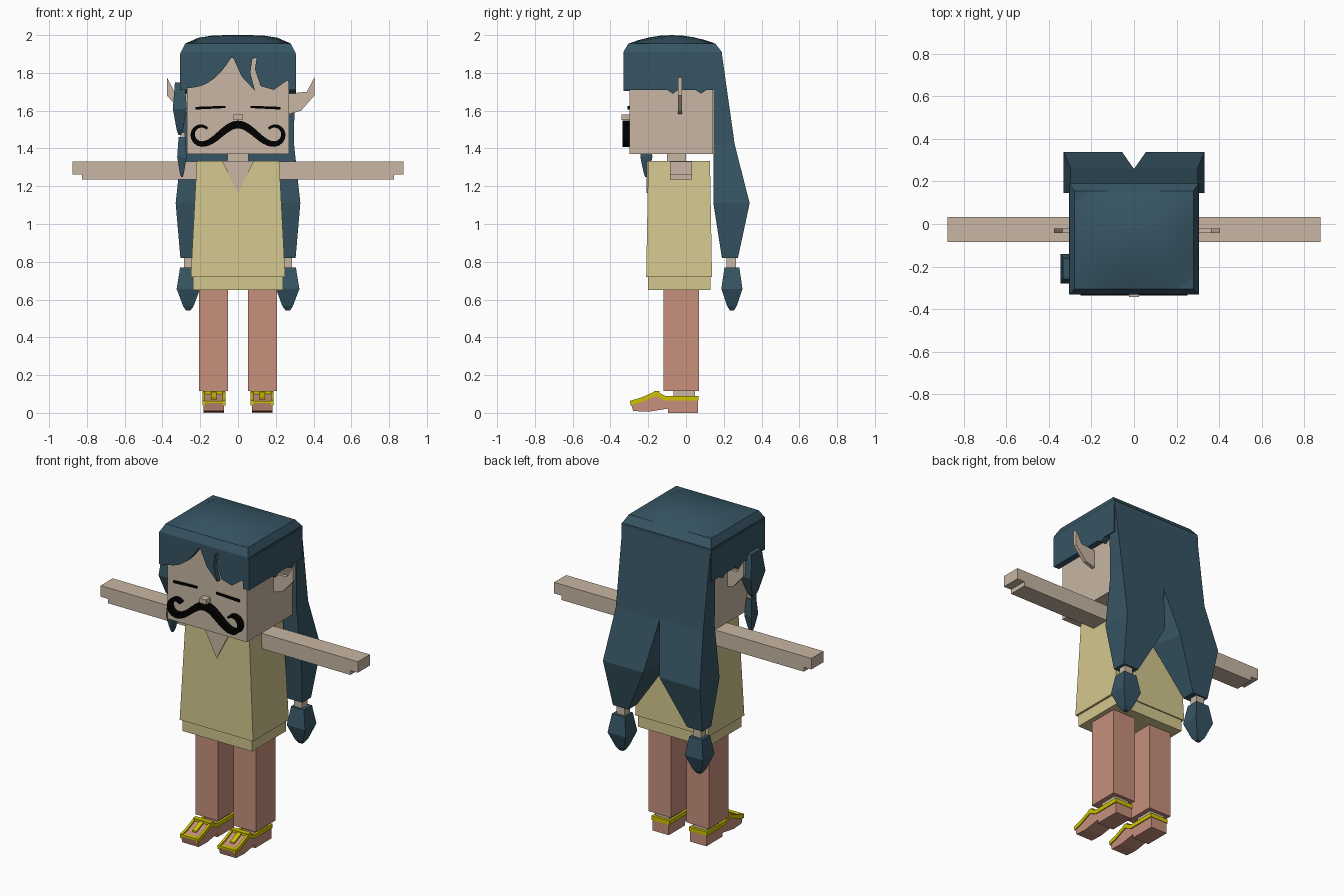
import bpy, bmesh
from math import sin, cos, pi
from mathutils import Vector

if "Cube" in bpy.data.objects:
    bpy.data.objects.remove(bpy.data.objects["Cube"])


def material(name, *rgb):
    mat = bpy.data.materials.new(name)
    mat.use_nodes = True
    mat.diffuse_color = (*rgb, 1)
    mat.node_tree.nodes["Principled BSDF"].inputs["Base Color"].default_value = (*rgb, 1)
    return mat


SKIN = material("skin beige", .58, .47, .37)
HAIR = material("hair teal", .037, .09, .125)
DRESS = material("dress straw", .65, .57, .27)
PINK = material("trouser pink", .57, .28, .2)
YELLOW = material("strap yellow", .62, .55, 0)
BLACK = material("ink black", 0, 0, 0)

# Shared levels and planes
FACE, NAPE, FRINGE = -.3, .145, -.332
HAIRLINE, CROWN, SHOULDER, WAIST = 1.71, 1.9, 1.333, .72


def finish(name, mat, bm):
    bmesh.ops.recalc_face_normals(bm, faces=bm.faces)
    mesh = bpy.data.meshes.new(name)
    bm.to_mesh(mesh)
    bm.free()
    mesh.materials.append(mat)
    bpy.context.collection.objects.link(bpy.data.objects.new(name, mesh))


def skin_rings(name, mat, rings):
    """Join closed rings of points and cap both ends."""
    bm = bmesh.new()
    loops = [[bm.verts.new(point) for point in ring] for ring in rings]
    for low, high in zip(loops, loops[1:]):
        for i in range(len(low)):
            bm.faces.new((low[i - 1], low[i], high[i], high[i - 1]))
    bm.faces.new(loops[0])
    bm.faces.new(loops[-1])
    finish(name, mat, bm)


def rectangle(z, x, y):
    return [(x[0], y[0], z), (x[1], y[0], z), (x[1], y[1], z), (x[0], y[1], z)]


def box(name, mat, x, y, z, side=1, flare=0):
    """Box between pairs of limits; a single x means symmetric, flare widens the foot."""
    x = [side * v for v in x] if isinstance(x, tuple) else [-x, x]
    foot = rectangle(z[0], (x[0] - flare, x[1] + flare), (y[0] - flare / 3, y[1] + flare / 3))
    skin_rings(name, mat, [foot, rectangle(z[1], x, y)])


def side_prism(name, mat, outline, x, side):
    """Extrude a (y, z) outline across x."""
    skin_rings(name, mat, [[(side * d, y, z) for y, z in outline] for d in x])


def front_prism(name, mat, outline, y, side=1):
    """Extrude an (x, z) outline along y."""
    skin_rings(name, mat, [[(side * x, d, z) for x, z in outline] for d in y])


def tuft(name, centre, length, girth, depth):
    """Spindle of hair hanging from its centre point."""
    x, y, top = centre
    rings = []
    for drop, swell in ((0, .7), (.5, 1), (.9, .45), (1, .2)):
        w, d = girth * swell, depth * swell
        rings.append(rectangle(top - length * drop, (x - w, x + w), (y - d, y + d)))
    skin_rings(name, HAIR, rings)


def moustache(name, side):
    """A falling wave that turns up into a shrinking curl, thinning to its tip."""
    line = [Vector((.19 * t / 8, 1.475 + .052 * cos(pi * t / 8))) for t in range(8)]
    for t in range(11):
        angle, radius = (t / 8 - .5) * pi, .052 - .001 * t
        line.append(Vector((.192 + radius * cos(angle), 1.475 + radius * sin(angle))))
    rings = []
    for i, point in enumerate(line):
        along = line[min(i + 1, len(line) - 1)] - line[max(i - 1, 0)]
        normal = Vector((-along.y, along.x)).normalized() * (.021 - .0008 * i)
        if i == 0:
            normal.x = 0
        a, b = point + normal, point - normal
        rings.append([(side * p.x, y, p.y)
                      for p, y in ((a, -.335), (a, FACE), (b, FACE), (b, -.335))])
    skin_rings(name, BLACK, rings)


# Head, neck and nose
box("head", SKIN, .27, (FACE, .143), (1.37, CROWN - .01))
box("neck", SKIN, .056, (-.1, 0), (1.3, 1.38))
box("nose", SKIN, .023, (-.342, FACE), (1.55, 1.58))

# Dress, hem and neckline
box("dress", DRESS, .218, (-.2, .127), (WAIST, SHOULDER), flare=.032)
box("dress_hem", DRESS, .237, (-.2, .13), (.65, WAIST))
front_prism("neckline", SKIN, [(-.085, SHOULDER), (.085, SHOULDER), (0, 1.165)], (-.209, -.2))

EAR = [(.25, 1.58), (.32, 1.6), (.39, 1.68), (.39, 1.775), (.35, 1.7), (.25, 1.69)]
INSTEP = [(.064, .09), (-.11, .09), (-.16, .115), (-.24, .08), (-.293, .065)]


def lowered(line, amount):
    return [(y, z - amount) for y, z in line]


for side, word in ((1, "left_"), (-1, "right_")):
    # Face
    moustache(word + "moustache", side)
    front_prism(word + "closed_eye", BLACK,
                [(.065, 1.614), (.065, 1.626), (.225, 1.62), (.225, 1.606)], (-.309, FACE), side)
    front_prism(word + "ear", SKIN, [(x + side * .014, z) for x, z in EAR], (-.042, -.02), side)

    # Arm with a shallower hand
    box(word + "arm", SKIN, (.2, .825), (-.085, .032), (1.235, 1.33), side)
    box(word + "hand", SKIN, (.825, .876), (-.085, .032), (1.262, 1.33), side)

    # Leg
    box(word + "leg", PINK, (.053, .207), (-.12, .07), (.115, .68), side)
    box(word + "ankle", SKIN, (.08, .178), (-.065, .048), (.07, .12), side)

    # Shoe: body under the instep line, a heel block and yellow straps
    body = lowered(INSTEP, .01) + [(-.28, .01), (-.2, .006), (-.1, .022), (.064, .02)]
    side_prism(word + "shoe", PINK, body, (.073, .183), side)
    box(word + "shoe_heel", PINK, (.073, .183), (-.095, .064), (0, .03), side)
    rail = INSTEP + lowered(INSTEP, .025)[::-1]
    side_prism(word + "inner_strap", YELLOW, rail, (.067, .082), side)
    side_prism(word + "outer_strap", YELLOW, rail, (.174, .189), side)
    box(word + "heel_strap", YELLOW, (.067, .189), (.05, .067), (.065, .09), side)
    box(word + "cross_strap", YELLOW, (.067, .189), (-.17, -.14), (.09, .116), side)
    box(word + "toe_strap", YELLOW, (.067, .189), (-.296, -.27), (.053, .064), side)
    side_prism(word + "buckle", YELLOW, INSTEP[2:4] + lowered(INSTEP[2:4], .02)[::-1],
               (.115, .143), side)

    # Hair over the temple, with two small points
    box(word + "temple_hair", HAIR, (.268, .306), (FRINGE, .19), (HAIRLINE, CROWN), side)
    for number, y in (("front", -.07), ("rear", .08)):
        points = [(y - .03, HAIRLINE), (y + .03, HAIRLINE), (y, HAIRLINE - .02)]
        side_prism(word + number + "_temple_point", HAIR, points, (.268, .306), side)

    # Long back lock, parting from its twin, then a tie and a tuft
    rings = []
    for z, inner, outer, back in ((CROWN, 0, .3, .19), (1.42, 0, .297, .258),
                                  (1.11, .055, .33, .337), (.82, .2, .305, .275)):
        front = NAPE if z > 1 else .19
        ring = rectangle(z, (side * inner, side * outer), (front, back))
        if z > 1:
            ring[0] = (side * inner / 4, front, z)
        rings.append(ring)
    skin_rings(word + "back_lock", HAIR, rings)
    box(word + "lock_tie", SKIN, (.232, .287), (.215, .265), (.76, .83), side)
    tuft(word + "lock_tuft", (side * .263, .243, .77), .227, .062, .056)

# Fringe: one long sweep, a loose strand, then a shorter sweep
sweep = [(-.28 + .25 * t / 8, 1.72 + .17 * (t / 8) ** 2.5) for t in range(9)]
strand = [(.02, 1.78), (.09, 1.705), (.065, 1.8), (.075, 1.87), (.1, 1.89)]
short_sweep = [(.09, 1.82), (.12, 1.73), (.19, HAIRLINE), (.26, 1.76), (.3, HAIRLINE)]
outline = [(FACE, CROWN), (-.295, HAIRLINE)] + sweep + strand + short_sweep + [(.3, CROWN)]
front_prism("fringe", HAIR, outline, (FRINGE, FACE))

# Crown: a band tapering to a shallow smooth dome
TOP = 1.955
box("crown_band", HAIR, .304, (FRINGE, .191), (CROWN - .02, CROWN + .01))
skin_rings("crown_bevel", HAIR, [rectangle(CROWN + .01, (-.302, .302), (FRINGE, .19)),
                                 rectangle(TOP, (-.28, .28), (-.305, .155))])
bm = bmesh.new()
bmesh.ops.create_grid(bm, x_segments=8, y_segments=8, size=1)
for vert in bm.verts:
    u, v, _ = vert.co
    vert.co = (.28 * u, .23 * v - .075, TOP + (2 - TOP) * (1 - u ** 4) * (1 - v * v))
for face in bm.faces:
    face.smooth = True
finish("crown_dome", HAIR, bm)

# Small tied lock beside the right cheek
tuft("cheek_lock", (-.308, -.21, 1.75), .28, .037, .07)
box("cheek_lock_tie", SKIN, (-.305, -.28), (-.225, -.195), (1.45, 1.485))
tuft("cheek_tuft", (-.297, -.21, 1.46), .21, .025, .032)
